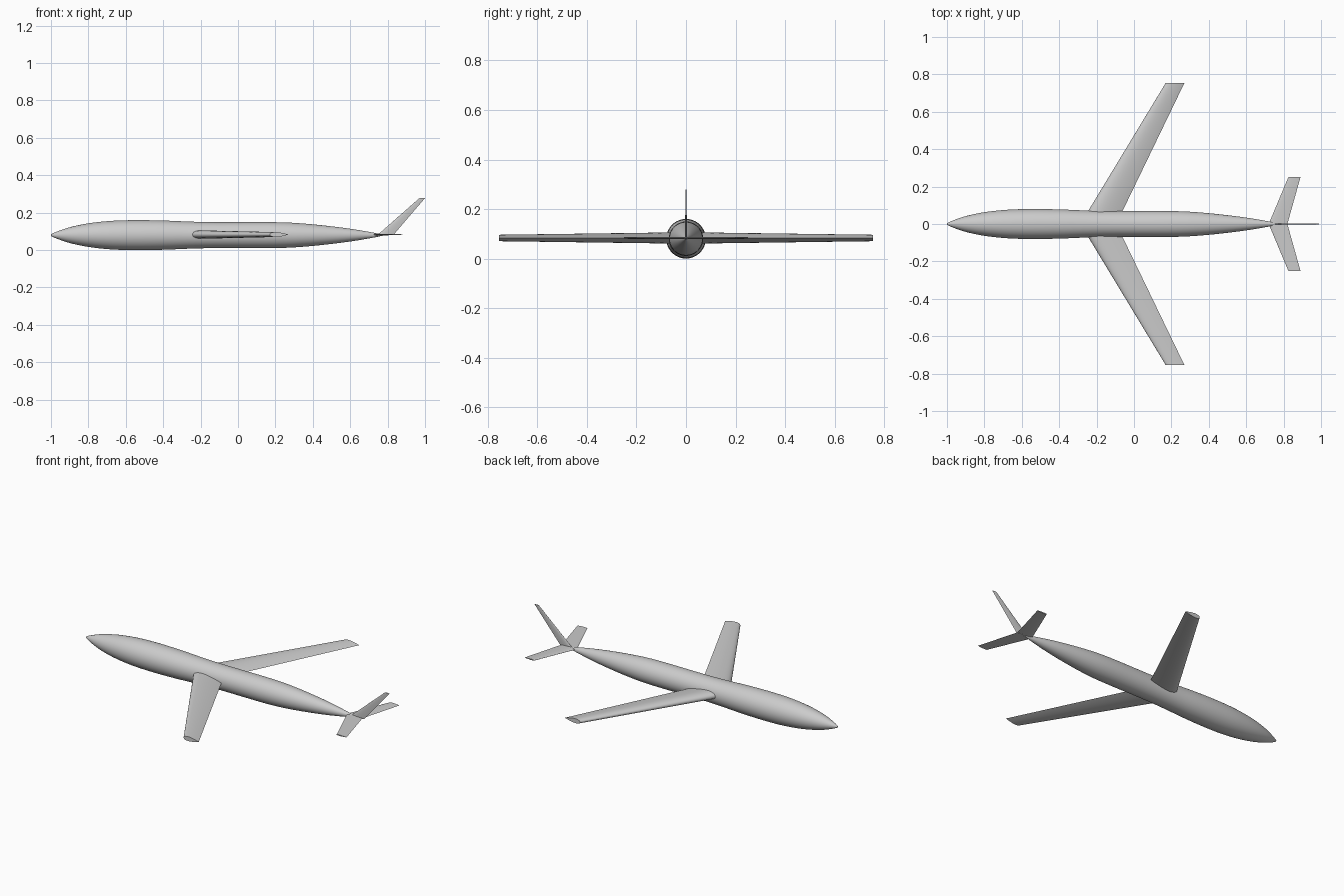
import bpy, bmesh, math
from mathutils import Vector

cube = bpy.data.objects.get("Cube")
if cube:
    bpy.data.objects.remove(cube, do_unlink=True)

AXIS_Z = 0.08

grey = bpy.data.materials.new("light grey")
grey.use_nodes = True
grey.diffuse_color = (0.6, 0.6, 0.6, 1)
grey.node_tree.nodes["Principled BSDF"].inputs["Base Color"].default_value = (0.6, 0.6, 0.6, 1)


def finish(name, bm, angle):
    """Turn a bmesh into a smooth-shaded object."""
    bmesh.ops.recalc_face_normals(bm, faces=bm.faces)
    mesh = bpy.data.meshes.new(name)
    bm.to_mesh(mesh)
    bm.free()
    mesh.materials.append(grey)
    obj = bpy.data.objects.new(name, mesh)
    bpy.context.collection.objects.link(obj)
    bpy.ops.object.select_all(action="DESELECT")
    obj.select_set(True)
    bpy.context.view_layer.objects.active = obj
    bpy.ops.object.shade_smooth_by_angle(angle=math.radians(angle))
    return obj


def loft(name, rings, angle=40):
    """Skin a list of closed rings and cap both ends."""
    bm = bmesh.new()
    loops = [[bm.verts.new(p) for p in ring] for ring in rings]
    n = len(loops[0])
    for a, b in zip(loops, loops[1:]):
        for i in range(n):
            j = (i + 1) % n
            bm.faces.new((a[i], a[j], b[j], b[i]))
    bm.faces.new(loops[0])
    bm.faces.new(loops[-1])
    return finish(name, bm, angle)


def smooth_profile(points, steps=4):
    """Catmull-Rom curve through the (x, radius) stations."""
    p = [Vector(q) for q in points]
    p = [2 * p[0] - p[1]] + p + [2 * p[-1] - p[-2]]
    out = []
    for a, b, c, d in zip(p, p[1:], p[2:], p[3:]):
        for s in range(steps):
            t = s / steps
            out.append(0.5 * (2 * b + (c - a) * t + (2 * a - 5 * b + 4 * c - d) * t ** 2
                              + (3 * b - a - 3 * c + d) * t ** 3))
    return out + [p[-2]]


def airfoil(lead, chord, thick, steps=14):
    """Symmetric teardrop section as (x, offset) pairs."""
    def half(u):
        return thick * 5 * (0.2969 * math.sqrt(u) - 0.126 * u - 0.3516 * u ** 2
                            + 0.2843 * u ** 3 - 0.1036 * u ** 4)
    us = [0.5 - 0.5 * math.cos(math.pi * i / steps) for i in range(steps + 1)]
    upper = [(lead + chord * u, half(u)) for u in us]
    lower = [(lead + chord * u, -half(u)) for u in us[-2:0:-1]]
    return upper + lower


def surface(name, root, tip, z, mirrored=True):
    """Tapered surface; root and tip are (span, lead x, chord, thickness)."""
    rings = []
    for span, lead, chord, thick in (root, tip):
        section = airfoil(lead, chord, thick)
        if mirrored:
            rings.append([(x, span, z + t) for x, t in section])
        else:
            rings.append([(x, t, z + span) for x, t in section])
    obj = loft(name, rings)
    if mirrored:
        mod = obj.modifiers.new("mirror", "MIRROR")
        mod.use_axis = (False, True, False)
        mod.use_mirror_merge = False
    return obj


# Fuselage: a turned spindle, pointed at both ends
stations = [(-1, 0.004), (-0.97, 0.018), (-0.9, 0.042), (-0.8, 0.063), (-0.68, 0.076),
            (-0.55, 0.08), (-0.4, 0.078), (-0.25, 0.072), (-0.1, 0.069), (0.2, 0.069),
            (0.35, 0.062), (0.5, 0.047), (0.62, 0.031), (0.72, 0.014), (0.775, 0.003)]
SIDES = 40
turns = [2 * math.pi * i / SIDES for i in range(SIDES)]
loft("fuselage", [[(x, r * math.cos(a), AXIS_Z + r * math.sin(a)) for a in turns]
                  for x, r in smooth_profile(stations)])

# Swept wings
surface("wings", (0.02, -0.275, 0.19, 0.046), (0.755, 0.17, 0.1, 0.026), 0.083)

# Tailplane and fin
surface("tailplane", (0, 0.72, 0.1, 0.009), (0.25, 0.825, 0.065, 0.006), 0.083)
surface("tail_fin", (0, 0.745, 0.085, 0.008), (0.198, 0.97, 0.03, 0.004), AXIS_Z, mirrored=False)
